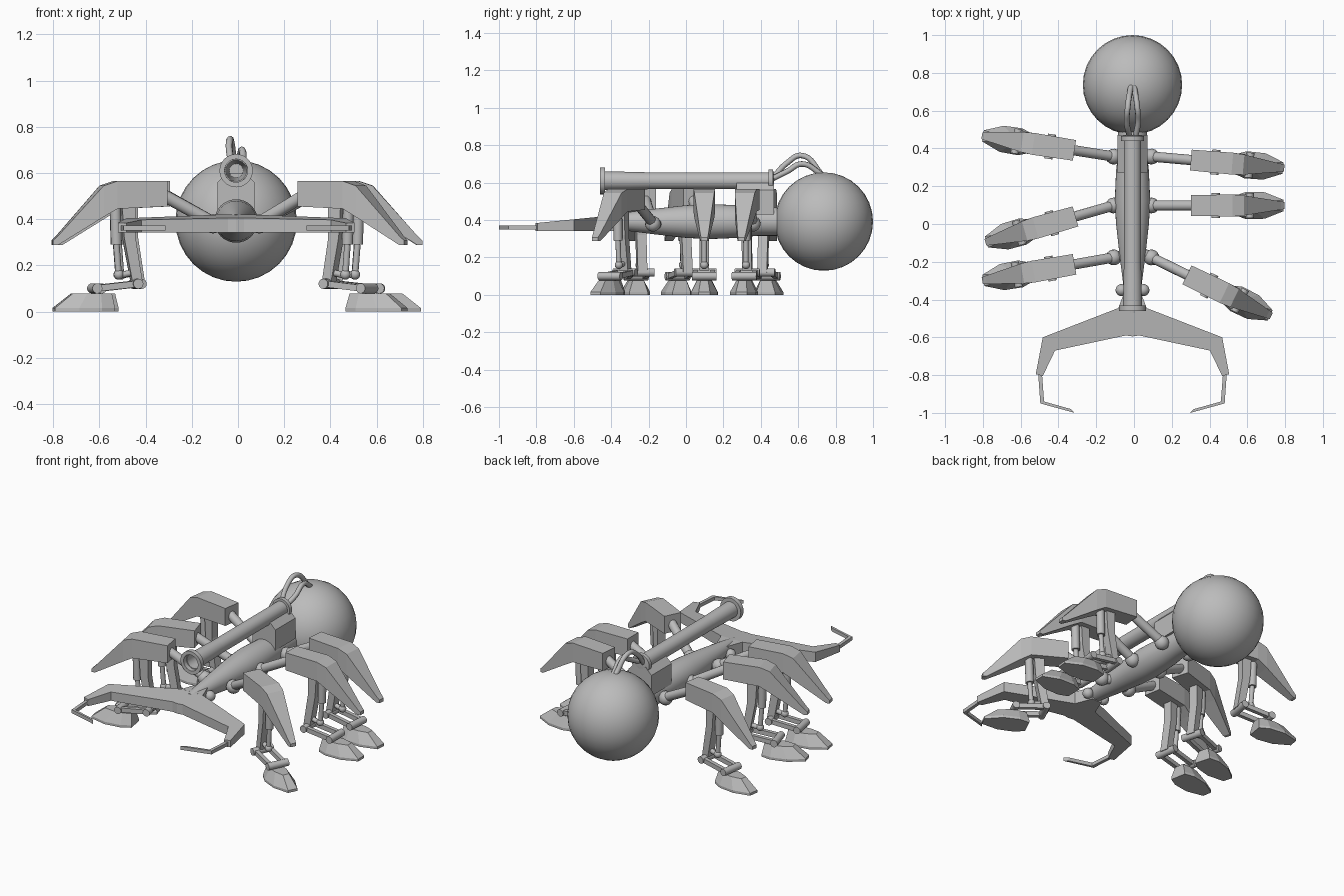
import bpy, bmesh, math
from mathutils import Matrix, Vector

old = bpy.data.objects.get("Cube")
if old:
    bpy.data.objects.remove(old)

CX = -0.008  # centre line of the body

grey = bpy.data.materials.new("plain grey")
grey.use_nodes = True
grey.diffuse_color = (0.5, 0.5, 0.5, 1)
grey.node_tree.nodes["Principled BSDF"].inputs["Base Color"].default_value = (0.5, 0.5, 0.5, 1)


def finish(name, bm, smooth=True):
    """Turn a bmesh into a mesh with the shared material."""
    bmesh.ops.recalc_face_normals(bm, faces=bm.faces)
    me = bpy.data.meshes.new(name)
    bm.to_mesh(me)
    bm.free()
    me.materials.append(grey)
    if smooth:
        me.shade_smooth()
        me.set_sharp_from_angle(angle=math.radians(35))
    return me


def place(name, me, matrix=Matrix()):
    ob = bpy.data.objects.new(name, me)
    bpy.context.collection.objects.link(ob)
    ob.matrix_world = matrix
    return ob


def add_rod(bm, a, b, r, segs=16):
    a, b = Vector(a), Vector(b)
    turn = (b - a).to_track_quat('Z', 'Y').to_matrix().to_4x4()
    bmesh.ops.create_cone(bm, cap_ends=True, segments=segs, radius1=r, radius2=r,
                          depth=(b - a).length,
                          matrix=Matrix.Translation((a + b) / 2) @ turn)


def add_ball(bm, at, r, segs=16):
    bmesh.ops.create_uvsphere(bm, u_segments=segs, v_segments=segs // 2, radius=r,
                              matrix=Matrix.Translation(at))


def add_loft(bm, rings):
    """Skin a row of matching point rings and cap both ends."""
    loops = [[bm.verts.new(p) for p in ring] for ring in rings]
    n = len(loops[0])
    for a, b in zip(loops, loops[1:]):
        for i in range(n):
            j = (i + 1) % n
            bm.faces.new((a[i], a[j], b[j], b[i]))
    bm.faces.new(loops[0])
    bm.faces.new(loops[-1])


def add_bar(bm, stations):
    """Box section along s: each station is (s, half width, bottom z, top z)."""
    add_loft(bm, [[(s, -w, lo), (s, w, lo), (s, w, hi), (s, -w, hi)]
                  for s, w, lo, hi in stations])


def lathe(name, profile, z, segs=32):
    """Revolve (y, radius) points round the lengthwise axis at height z."""
    bm = bmesh.new()
    add_loft(bm, [[(r * math.cos(t), y, r * math.sin(t))
                   for t in (math.tau * i / segs for i in range(segs))]
                  for y, r in profile])
    return place(name, finish(name, bm), Matrix.Translation((CX, 0, z)))


# Abdomen, body and cannon
bm = bmesh.new()
add_ball(bm, (0, 0, 0), 0.263, 32)
place("abdomen", finish("abdomen", bm), Matrix.Translation((CX, 0.737, 0.392)))

lathe("body", [(-0.47, 0.028), (-0.35, 0.045), (-0.17, 0.068), (0, 0.087), (0.12, 0.094),
               (0.28, 0.087), (0.38, 0.076), (0.52, 0.076)], 0.392)

lathe("cannon", [(0.3, 0.03), (-0.3, 0.048), (-0.46, 0.05), (-0.46, 0.072), (-0.432, 0.072),
                 (-0.432, 0.045), (0.44, 0.045), (0.44, 0.06), (0.465, 0.06), (0.47, 0.03)], 0.61)

# Cannon mount
bm = bmesh.new()
add_loft(bm, [[(x * w, y, z) for x, y in ((-1, 0.27), (1, 0.27), (1, 0.47), (-1, 0.47))]
              for z, w in ((0.43, 0.08), (0.56, 0.08), (0.6, 0.04))])
place("cannon_mount", finish("cannon_mount", bm, False), Matrix.Translation((CX, 0, 0)))

# Cables arching from the cannon to the abdomen
for side, top in ((-1, 0.745), (1, 0.7)):
    cu = bpy.data.curves.new("cable", 'CURVE')
    cu.dimensions = '3D'
    cu.bevel_depth = 0.015
    cu.bevel_resolution = 2
    cu.resolution_u = 8
    sp = cu.splines.new('BEZIER')
    path = [(0.015, 0.46, 0.62), (0.03, 0.54, top - 0.04), (0.025, 0.62, top), (0.008, 0.73, 0.64)]
    sp.bezier_points.add(len(path) - 1)
    for p, (x, y, z) in zip(sp.bezier_points, path):
        p.co = (CX + x * side, y, z)
        p.handle_left_type = p.handle_right_type = 'AUTO'
    cu.materials.append(grey)
    place("cable", cu)

# Mandibles: a tapering plate with a thin hooked claw on each side
BOTTOM = 0.342


def plate_top(y):
    return 0.42 + (y + 0.44) * 0.1


for side, label in ((1, "left"), (-1, "right")):
    mirror = Matrix.Translation((CX, 0, 0))
    bm = bmesh.new()
    pairs = [((0, -0.44), (0, -0.595)), ((0.075, -0.445), (0.035, -0.59)),
             ((0.475, -0.6), (0.41, -0.67)), ((0.512, -0.795), (0.475, -0.805))]
    add_loft(bm, [[(side * a[0], a[1], BOTTOM), (side * a[0], a[1], plate_top(a[1])),
                   (side * b[0], b[1], plate_top(b[1])), (side * b[0], b[1], BOTTOM)]
                  for a, b in pairs])
    place(label + "_mandible", finish("mandible", bm, False), mirror)

    bm = bmesh.new()
    pairs = [((0.5, -0.78), (0.48, -0.78)), ((0.488, -0.95), (0.468, -0.94)),
             ((0.305, -1.0), (0.325, -0.98))]
    add_loft(bm, [[(side * x, y, z) for (x, y), z in ((a, 0.35), (a, 0.372), (b, 0.372), (b, 0.35))]
                  for a, b in pairs])
    place(label + "_claw", finish("claw", bm, False), mirror)

    bm = bmesh.new()
    add_ball(bm, (side * 0.058, -0.35, 0.375), 0.032)
    place(label + "_mandible_joint", finish("mandible_joint", bm), mirror)

# Neck joining body and mandibles
bm = bmesh.new()
add_loft(bm, [[(-w, y, BOTTOM), (w, y, BOTTOM), (w, y, 0.42), (-w, y, 0.42)]
              for y, w in ((-0.34, 0.035), (-0.445, 0.075))])
place("neck", finish("neck", bm, False), Matrix.Translation((CX, 0, 0)))

# Leg parts, modelled once along +x from the hip
parts = {}
bm = bmesh.new()
add_ball(bm, (0, 0, 0.38), 0.042)
add_rod(bm, (-0.06, 0, 0.38), (0, 0, 0.38), 0.028)
add_rod(bm, (0, 0, 0.385), (0.24, 0, 0.515), 0.027)
parts["hip"] = finish("hip", bm)

bm = bmesh.new()
add_bar(bm, [(0.21, 0.055, 0.455, 0.565), (0.43, 0.058, 0.445, 0.565),
             (0.49, 0.053, 0.41, 0.545), (0.685, 0.022, 0.288, 0.328), (0.706, 0.018, 0.288, 0.308)])
parts["thigh_shell"] = finish("thigh_shell", bm, False)

bm = bmesh.new()
add_loft(bm, [[(s + d, w, z) for d, w in ((-h, -0.026), (h, -0.026), (h, 0.026), (-h, 0.026))]
              for s, h, z in ((0.375, 0.03, 0.47), (0.37, 0.025, 0.32), (0.335, 0.022, 0.12))])
parts["shin"] = finish("shin", bm, False)

bm = bmesh.new()
add_rod(bm, (0.43, 0, 0.46), (0.425, 0, 0.29), 0.024)
add_rod(bm, (0.425, 0, 0.29), (0.415, 0, 0.16), 0.014)
add_ball(bm, (0.415, 0, 0.16), 0.022)
add_rod(bm, (0.345, 0, 0.17), (0.42, 0, 0.155), 0.014)
parts["piston"] = finish("piston", bm)

bm = bmesh.new()
for w in (-0.045, 0.045):
    add_loft(bm, [[(s, w + d, z + h) for d, h in ((-0.012, -0.014), (0.012, -0.014),
                                                  (0.012, 0.014), (-0.012, 0.014))]
                  for s, z in ((0.34, 0.12), (0.52, 0.1))])
for s, z in ((0.34, 0.12), (0.52, 0.1)):
    add_rod(bm, (s, -0.066, z), (s, 0.066, z), 0.022)
parts["ankle_link"] = finish("ankle_link", bm)

# Wedge foot with a pointed toe
bm = bmesh.new()
outline = [(0.44, 0.05), (0.5, 0.072), (0.6, 0.07), (0.7, 0.03)]
crown = [(0.45, 0.03), (0.5, 0.04), (0.56, 0.038), (0.62, 0.02)]


def ring(points, z):
    return [(s, w, z) for s, w in points] + [(s, -w, z) for s, w in reversed(points)]


add_loft(bm, [ring(outline, 0), ring(outline, 0.015), ring(crown, 0.078)])
parts["foot"] = finish("foot", bm, False)

# Six legs: hip position and toe direction
legs = {
    "left_rear": (1, 0.357, -5), "left_middle": (1, 0.098, 0), "left_front": (1, -0.177, -26),
    "right_rear": (-1, 0.357, 171), "right_middle": (-1, 0.098, 196), "right_front": (-1, -0.177, 190),
}
for leg, (side, y, angle) in legs.items():
    m = Matrix.Translation((CX + side * 0.1, y, 0)) @ Matrix.Rotation(math.radians(angle), 4, 'Z')
    for part, me in parts.items():
        place(leg + "_" + part, me, m)
